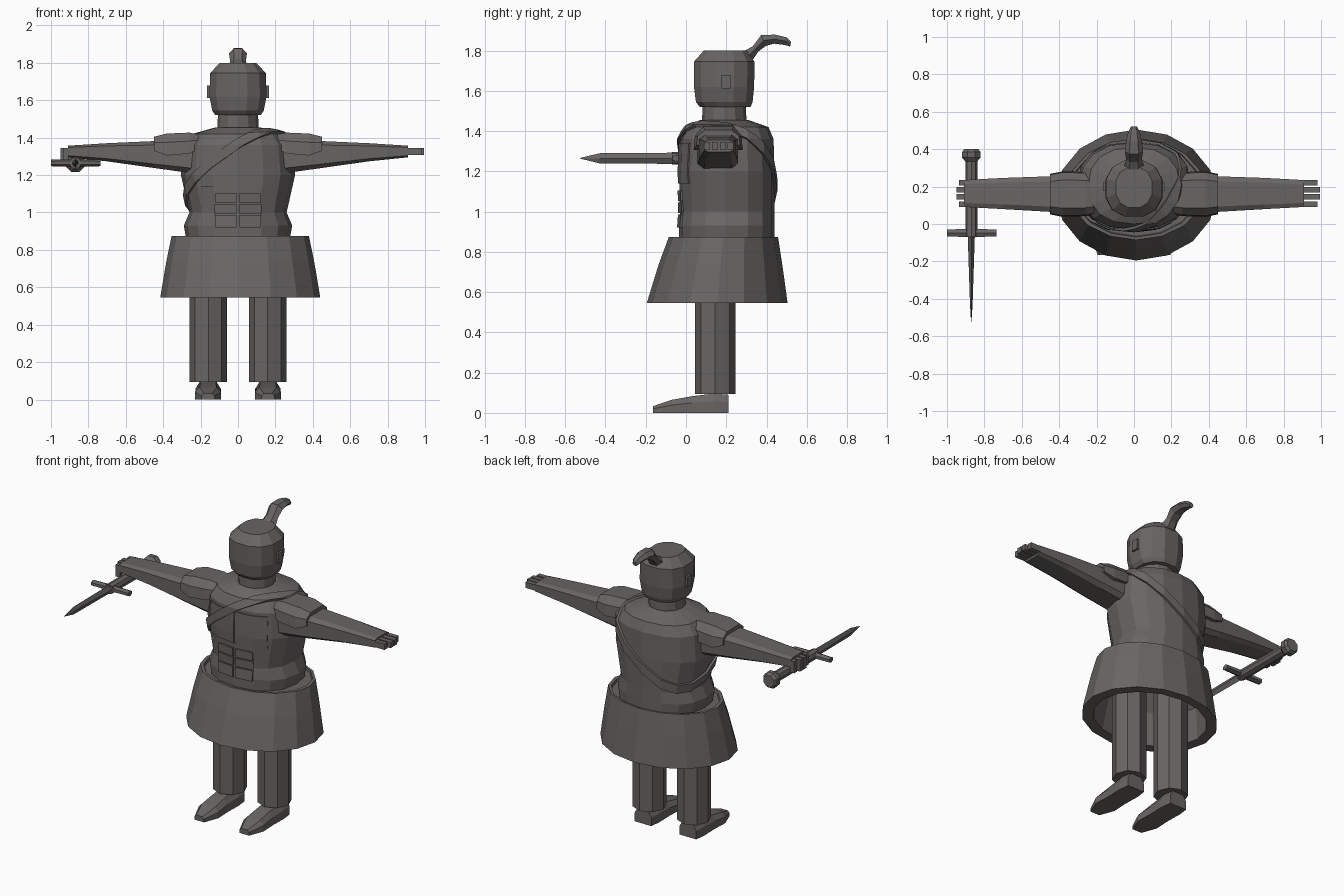
import bpy, bmesh, math
from mathutils import Vector

if "Cube" in bpy.data.objects:
    bpy.data.objects.remove(bpy.data.objects["Cube"])

stone = bpy.data.materials.new("dark grey clay")
stone.diffuse_color = (0.14, 0.132, 0.127, 1)
stone.use_nodes = True
stone.node_tree.nodes["Principled BSDF"].inputs["Base Color"].default_value = stone.diffuse_color


def finish(name, bm, recalc=True):
    if recalc:
        bmesh.ops.recalc_face_normals(bm, faces=bm.faces)
    me = bpy.data.meshes.new(name)
    bm.to_mesh(me)
    bm.free()
    me.materials.clear()
    me.materials.append(stone)
    ob = bpy.data.objects.new(name, me)
    bpy.context.collection.objects.link(ob)
    return ob


def loft(name, rings, closed=False):
    """Skin a list of equal-length point rings; cap the ends or close into a tube loop."""
    bm = bmesh.new()
    vs = [[bm.verts.new(p) for p in r] for r in rings]
    n = len(vs[0])
    pairs = list(zip(vs, vs[1:])) + ([(vs[-1], vs[0])] if closed else [])
    for a, b in pairs:
        for i in range(n):
            j = (i + 1) % n
            bm.faces.new((a[i], a[j], b[j], b[i]))
    if not closed:
        bm.faces.new(vs[0])
        bm.faces.new(vs[-1])
    return finish(name, bm)


def oval(n, ra, rb, power=1.0, turn=0.0):
    out = []
    for i in range(n):
        t = 2 * math.pi * (i + turn) / n
        c, s = math.cos(t), math.sin(t)
        out.append((ra * math.copysign(abs(c) ** power, c), rb * math.copysign(abs(s) ** power, s)))
    return out


def zring(z, rx, y0, y1, n=16, cx=0.0, power=1.0, turn=0.0):
    return [(cx + a, (y0 + y1) / 2 + b, z) for a, b in oval(n, rx, (y1 - y0) / 2, power, turn)]


def xring(x, cy, ry, cz, rz, n=8, power=1.0):
    return [(x, cy + a, cz + b) for a, b in oval(n, ry, rz, power, 0.5)]


def yring(y, cx, rx, cz, rz, n=8, turn=0.0):
    return [(cx + a, y, cz + b) for a, b in oval(n, rx, rz, 1, turn)]


def box(name, x0, x1, y0, y1, z0, z1):
    return loft(name, [[(x0, y0, z), (x1, y0, z), (x1, y1, z), (x0, y1, z)] for z in (z0, z1)])


# Torso
torso = loft("torso", [zring(z, rx, y0, y1, power=0.85) for z, rx, y0, y1 in (
    (0.85, 0.275, -0.035, 0.44), (0.93, 0.29, -0.035, 0.44), (1.00, 0.26, -0.03, 0.44),
    (1.20, 0.305, -0.035, 0.44), (1.36, 0.29, -0.03, 0.435), (1.42, 0.245, 0.0, 0.41),
    (1.455, 0.12, 0.07, 0.31))])


def shell(name, planes, thick):
    """Raised patch of the torso surface: cut a copy by planes (point, outward normal)."""
    bm = bmesh.new()
    bm.from_mesh(torso.data)
    for co, no in planes:
        bmesh.ops.bisect_plane(bm, geom=bm.verts[:] + bm.edges[:] + bm.faces[:],
                               plane_co=co, plane_no=no, clear_outer=True)
    ob = finish(name, bm, recalc=False)
    m = ob.modifiers.new("thickness", 'SOLIDIFY')
    m.thickness, m.offset = thick, 1


def front_patch(name, x0, x1, z0, z1, thick):
    shell(name, [((x0, 0, 0), (-1, 0, 0)), ((x1, 0, 0), (1, 0, 0)), ((0, 0, z0), (0, 0, -1)),
                 ((0, 0, z1), (0, 0, 1)), ((0, 0.15, 0), (0, 1, 0))], thick)


# Chest and belly muscles
for s, side in ((1, "left"), (-1, "right")):
    def patch(name, a, b, z0, z1, t):
        front_patch(side + "_" + name, min(a * s, b * s), max(a * s, b * s), z0, z1, t)
    patch("chest", 0.002, 0.20, 1.14, 1.34, 0.007)
    for i, (z0, z1) in enumerate(((0.92, 0.985), (0.992, 1.045), (1.052, 1.105))):
        patch("belly_muscle_%d" % i, 0.008, 0.12, z0, z1, 0.010)

# Sash from the left shoulder to the right hip
tilt = Vector((-0.68, 0.5, 1)).normalized()
mid = Vector((0, 0.2, 1.255))
shell("sash", [(mid + tilt * 0.024, tilt), (mid - tilt * 0.024, -tilt)], 0.014)

# Skirt with thick hem, meeting the waist inside
loft("skirt", [zring(z, rx, y0, y1, cx=0.012) for z, rx, y0, y1 in (
    (0.875, 0.367, -0.085, 0.457), (0.74, 0.395, -0.135, 0.478), (0.545, 0.428, -0.195, 0.505),
    (0.545, 0.36, -0.13, 0.45), (0.74, 0.335, -0.08, 0.435), (0.84, 0.24, 0.0, 0.40),
    (0.86, 0.24, 0.0, 0.40), (0.86, 0.34, -0.065, 0.445), (0.875, 0.345, -0.07, 0.447))],
    closed=True)

# Neck and head
loft("neck", [zring(z, r, 0.19 - r, 0.19 + r, 12) for z, r in ((1.42, 0.112), (1.55, 0.106))])
loft("head", [zring(z, rx, y0, y1, 12, power=0.85, turn=0.5) for z, rx, y0, y1 in (
    (1.52, 0.125, 0.065, 0.325), (1.545, 0.142, 0.045, 0.335), (1.62, 0.157, 0.035, 0.343),
    (1.745, 0.154, 0.035, 0.345), (1.80, 0.10, 0.085, 0.305))])

# Topknot
loft("topknot", [[(a, y + b * dy, z + b * dz) for a, b in oval(6, rx, r)] for
                 y, z, rx, r, dy, dz in (
    (0.30, 1.765, 0.055, 0.040, -0.6, 0.8), (0.345, 1.808, 0.042, 0.022, -0.7, 0.7),
    (0.385, 1.850, 0.048, 0.034, -0.4, 0.9), (0.44, 1.857, 0.043, 0.026, 0.1, 1),
    (0.495, 1.847, 0.030, 0.022, 0.2, 1), (0.52, 1.832, 0.016, 0.014, 0.2, 1))])

for s, side in ((1, "left"), (-1, "right")):
    # Ear
    box(side + "_ear", s * 0.13, s * 0.165, 0.177, 0.222, 1.612, 1.678)
    # Arm
    loft(side + "_arm", [xring(s * x, cy, ry, cz, rz, 8, 0.4) for x, cy, ry, cz, rz in (
        (0.20, 0.158, 0.105, 1.30, 0.10), (0.45, 0.16, 0.098, 1.31, 0.074),
        (0.70, 0.163, 0.086, 1.322, 0.050), (0.91, 0.163, 0.074, 1.326, 0.032))])
    # Shoulder pad
    loft(side + "_shoulder_pad", [
        [(s * x, 0.16 + a * ry, z + b * h) for a, b in
         ((-1, 0), (-0.95, 0.6), (-0.62, 1), (0.62, 1), (0.95, 0.6), (1, 0))]
        for x, z, ry, h in ((0.17, 1.36, 0.10, 0.05), (0.26, 1.315, 0.118, 0.112),
                            (0.38, 1.305, 0.122, 0.117), (0.45, 1.33, 0.108, 0.075))])
    # Fingers, curled on the sword hand
    tip = 0.995 if s > 0 else 0.95
    for i, y in enumerate((0.105, 0.145, 0.183, 0.22)):
        t = tip - (0.015 if i in (0, 3) else 0)
        box("%s_finger_%d" % (side, i), s * 0.87, s * t, y - 0.015, y + 0.015, 1.308, 1.345)
        if s < 0:
            box("curled_finger_%d" % i, -t, -t + 0.03, y - 0.015, y + 0.015, 1.27, 1.32)
    # Leg
    loft(side + "_leg", [zring(z, 0.1, 0.045, 0.245, 8, s * 0.158) for z in (0.095, 0.88)])
    # Shoe
    loft(side + "_shoe", [
        [(s * 0.16 + a * rx, y, b * h) for a, b in
         ((-1, 0), (1, 0), (1, 0.6), (0.65, 1), (-0.65, 1), (-1, 0.6))]
        for y, rx, h in ((0.21, 0.06, 0.09), (0.14, 0.068, 0.096), (0.03, 0.065, 0.083),
                         (-0.07, 0.07, 0.065), (-0.165, 0.034, 0.033))])

# Sword
SX, SZ = -0.87, 1.265
loft("sword_blade", [yring(y, SX, rx, SZ, rz, 4) for y, rx, rz in (
    (-0.03, 0.02, 0.028), (-0.43, 0.007, 0.025), (-0.525, 0.001, 0.002))])
loft("sword_guard", [xring(x, -0.048, r, SZ, r * 0.8, 6) for x, r in (
    (-1.0, 0.022), (-0.91, 0.024), (-0.83, 0.024), (-0.735, 0.022))])
loft("sword_grip", [yring(y, SX, 0.032, SZ, 0.032) for y in (-0.07, 0.36)])
loft("sword_pommel", [yring(y, SX, r, SZ, r, 8, 0.5) for y, r in (
    (0.335, 0.035), (0.355, 0.053), (0.385, 0.053), (0.402, 0.04))])
